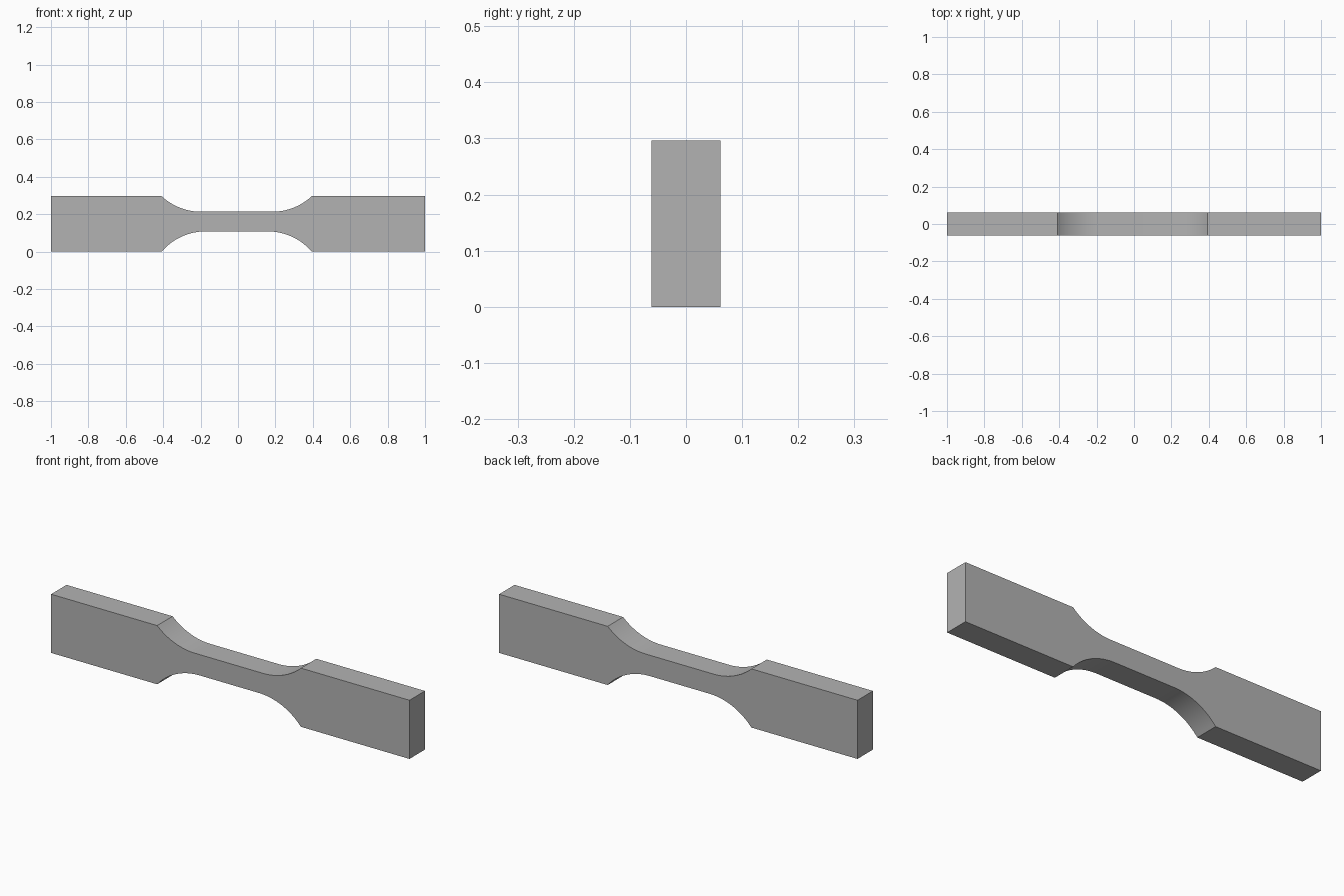
import bpy
import bmesh
import math

cube = bpy.data.objects.get("Cube")
if cube:
    bpy.data.objects.remove(cube, do_unlink=True)

HEIGHT, HALF_DEPTH = 0.296, 0.0615
NECK_LOW, NECK_HIGH = 0.108, 0.213
SHOULDER_LEFT, SHOULDER_RIGHT = 0.394, -0.408
RADIUS, STEPS = 0.31, 16

grey = bpy.data.materials.new("plain grey")
grey.use_nodes = True
colour = (0.45, 0.45, 0.45, 1)
grey.diffuse_color = colour
grey.node_tree.nodes["Principled BSDF"].inputs["Base Color"].default_value = colour


def fillet(shoulder_x, edge_z, neck_z, side):
    """Arc from the grip corner to its tangent point on the neck."""
    depth = abs(neck_z - edge_z)
    out = math.copysign(1, edge_z - neck_z)
    sweep = math.acos(1 - depth / RADIUS)
    start_x = shoulder_x - side * RADIUS * math.sin(sweep)
    points = []
    for i in range(STEPS + 1):
        a = sweep * (1 - i / STEPS)
        points.append((start_x + side * RADIUS * math.sin(a),
                       neck_z + out * RADIUS * (1 - math.cos(a))))
    return points


# Outline, counter-clockwise seen from the front
lower = (fillet(SHOULDER_RIGHT, 0, NECK_LOW, -1)
         + fillet(SHOULDER_LEFT, 0, NECK_LOW, 1)[::-1])
upper = (fillet(SHOULDER_LEFT, HEIGHT, NECK_HIGH, 1)
         + fillet(SHOULDER_RIGHT, HEIGHT, NECK_HIGH, -1)[::-1])
outline = [(-1, 0)] + lower + [(1, 0), (1, HEIGHT)] + upper + [(-1, HEIGHT)]

# Extrude the outline through the thickness
bm = bmesh.new()
face = bm.faces.new([bm.verts.new((x, -HALF_DEPTH, z)) for x, z in outline])
extruded = bmesh.ops.extrude_face_region(bm, geom=[face], use_keep_orig=True)
verts = [v for v in extruded["geom"] if isinstance(v, bmesh.types.BMVert)]
bmesh.ops.translate(bm, verts=verts, vec=(0, 2 * HALF_DEPTH, 0))
bmesh.ops.recalc_face_normals(bm, faces=bm.faces)
mesh = bpy.data.meshes.new("necked_bar")
bm.to_mesh(mesh)
bm.free()
mesh.materials.append(grey)

bar = bpy.data.objects.new("necked_bar", mesh)
bpy.context.collection.objects.link(bar)
bpy.context.view_layer.objects.active = bar
bar.select_set(True)
bpy.ops.object.shade_smooth_by_angle(angle=math.radians(25))
